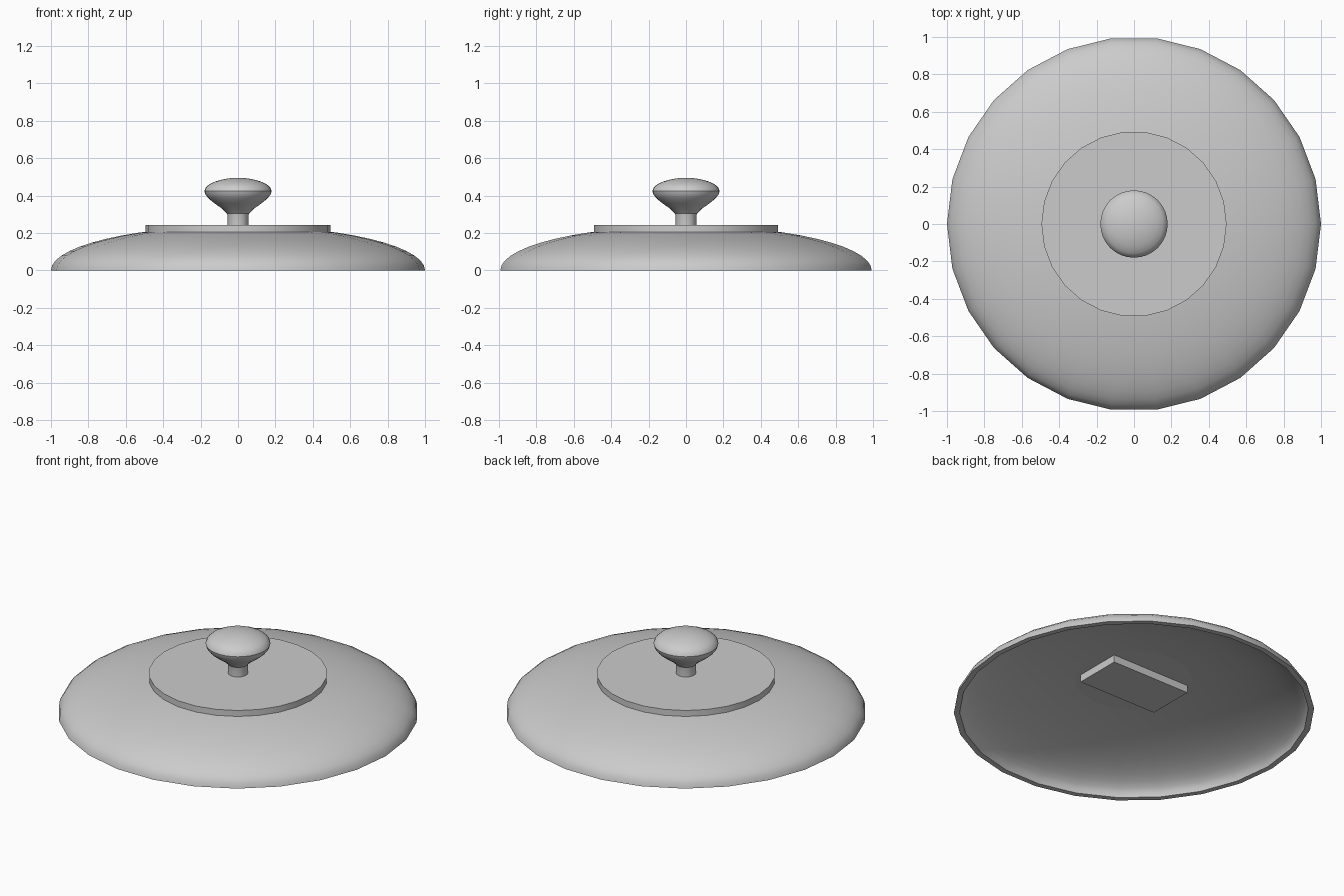
import bpy, bmesh, math

cube = bpy.data.objects.get("Cube")
if cube:
    bpy.data.objects.remove(cube, do_unlink=True)

grey = bpy.data.materials.new("light_grey")
grey.use_nodes = True
colour = (0.6, 0.6, 0.6, 1.0)
grey.diffuse_color = colour
grey.node_tree.nodes["Principled BSDF"].inputs["Base Color"].default_value = colour


def finish(name, bm):
    """Turn a bmesh into a shaded object with the shared material."""
    bmesh.ops.remove_doubles(bm, verts=bm.verts, dist=0.0001)
    bmesh.ops.recalc_face_normals(bm, faces=bm.faces)
    mesh = bpy.data.meshes.new(name)
    bm.to_mesh(mesh)
    bm.free()
    mesh.materials.append(grey)
    obj = bpy.data.objects.new(name, mesh)
    bpy.context.collection.objects.link(obj)
    bpy.ops.object.select_all(action='DESELECT')
    obj.select_set(True)
    bpy.context.view_layer.objects.active = obj
    bpy.ops.object.shade_smooth_by_angle(angle=math.radians(35))
    return obj


def lathe(name, profile, sides, closed=False):
    """Revolve (radius, height) points around z."""
    bm = bmesh.new()
    rings = []
    for r, z in profile:
        rings.append([bm.verts.new((r * math.cos(math.tau * i / sides),
                                    r * math.sin(math.tau * i / sides), z))
                      for i in range(sides)])
    pairs = list(zip(rings, rings[1:]))
    if closed:
        pairs.append((rings[-1], rings[0]))
    for a, b in pairs:
        for i in range(sides):
            j = (i + 1) % sides
            bm.faces.new((a[i], a[j], b[j], b[i]))
    return finish(name, bm)


def dome_arc(radius, height, steps=14):
    """Quarter ellipse from the rim up to the centre."""
    pts = []
    for k in range(steps + 1):
        t = math.pi / 2 * k / steps
        pts.append((max(radius * math.cos(t), 0.0), height * math.sin(t)))
    pts[-1] = (0.0, height)
    return pts


# Hollow domed lid: outer shell up, inner shell back down, flat rim between
outer = dome_arc(1.0, 0.238)
inner = dome_arc(0.968, 0.207)
lathe("lid_dome", [inner[0]] + outer, 26)
lathe("lid_underside", inner, 26)
for v in bpy.data.objects["lid_underside"].data.polygons:
    v.flip()

# Flat disc set on top of the dome
lathe("top_disc", [(0, 0.195), (0.495, 0.195), (0.495, 0.243), (0, 0.243)], 26)

# Mushroom-shaped knob
lathe("knob", [(0.055, 0.235), (0.055, 0.285), (0.058, 0.303), (0.085, 0.33),
               (0.125, 0.358), (0.158, 0.385), (0.175, 0.407), (0.18, 0.425),
               (0.173, 0.443), (0.155, 0.459), (0.122, 0.475), (0.08, 0.487),
               (0.04, 0.493), (0, 0.495)], 32)

# Rectangular block on the underside
bm = bmesh.new()
bmesh.ops.create_cube(bm, size=1)
bmesh.ops.scale(bm, vec=(0.53, 0.29, 0.06), verts=bm.verts)
bmesh.ops.translate(bm, vec=(0, 0, 0.18), verts=bm.verts)
finish("underside_block", bm)
